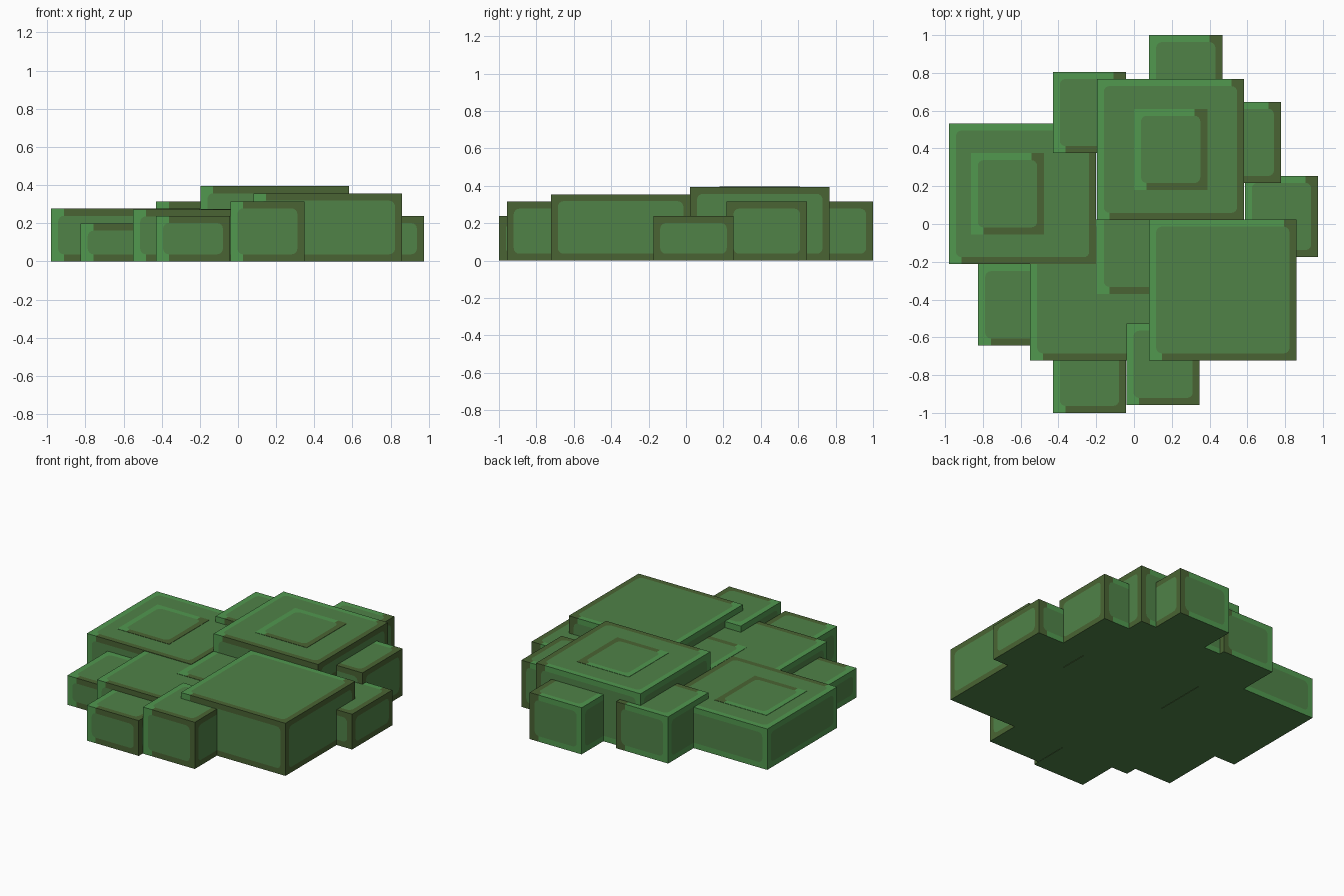
import bpy, bmesh, math

cube = bpy.data.objects.get("Cube")
if cube:
    bpy.data.objects.remove(cube, do_unlink=True)


def make_material(name, rgb):
    m = bpy.data.materials.new(name)
    m.use_nodes = True
    col = (*rgb, 1.0)
    m.diffuse_color = col
    m.node_tree.nodes["Principled BSDF"].inputs["Base Color"].default_value = col
    return m


MAIN, LIGHT, OLIVE = range(3)
MATERIALS = [
    make_material("leaf_green", (0.080, 0.225, 0.064)),
    make_material("light_green", (0.083, 0.315, 0.078)),
    make_material("olive_green", (0.068, 0.127, 0.033)),
]
BORDER, RADIUS, STEPS = 0.037, 0.03, 4


def border_colour(signs):
    """Edges towards -x or +y are light, towards +x or -y olive; x decides first."""
    sx, sy, _ = signs
    if sx:
        return LIGHT if sx < 0 else OLIVE
    return LIGHT if sy > 0 else OLIVE


def add_side(bm, lo, hi, axis, sign):
    """One box side: a rounded centre panel framed by coloured border faces."""
    u, v = (axis + 1) % 3, (axis + 2) % 3
    underside = axis == 2 and sign < 0

    def face(points, colour):
        verts = []
        for a, b in points:
            co = [0.0] * 3
            co[axis] = hi[axis] if sign > 0 else lo[axis]
            co[u], co[v] = a, b
            verts.append(bm.verts.new(co))
        f = bm.faces.new(verts if sign > 0 else verts[::-1])
        f.material_index = MAIN if underside else colour

    def colour_of(su, sv):
        signs = [0, 0, 0]
        signs[axis], signs[u], signs[v] = sign, su, sv
        return border_colour(signs)

    k = BORDER + RADIUS
    corners = [(-1, -1), (1, -1), (1, 1), (-1, 1)]
    panel, ends = [], []
    for i, (su, sv) in enumerate(corners):
        cu = hi[u] if su > 0 else lo[u]
        cv = hi[v] if sv > 0 else lo[v]
        mu, mv = cu - su * k, cv - sv * k
        start = math.pi + i * math.pi / 2
        arc = []
        for s in range(STEPS + 1):
            t = start + s * math.pi / 2 / STEPS
            arc.append((mu + RADIUS * math.cos(t), mv + RADIUS * math.sin(t)))
        # points on the outer edges next to the start and end of the arc
        p_in, p_out = ((cu, mv), (mu, cv)) if i % 2 == 0 else ((mu, cv), (cu, mv))
        face([p_in, (cu, cv), p_out] + arc[::-1], colour_of(su, sv))
        panel += arc
        ends.append((p_in, p_out, arc[0], arc[-1]))
    face(panel, MAIN)
    for i, (su, sv) in enumerate([(0, -1), (1, 0), (0, 1), (-1, 0)]):
        a, b = ends[i], ends[(i + 1) % 4]
        face([a[1], b[0], b[2], a[3]], colour_of(su, sv))


def make_block(name, x, y, size, top):
    """Box standing on the ground with its low x, y corner at the given point."""
    lo, hi = (x, y, 0.0), (x + size[0], y + size[1], top)
    bm = bmesh.new()
    for axis in range(3):
        for sign in (-1, 1):
            add_side(bm, lo, hi, axis, sign)
    bmesh.ops.remove_doubles(bm, verts=bm.verts, dist=1e-5)
    bmesh.ops.triangulate(bm, faces=[f for f in bm.faces if len(f.verts) > 4])
    mesh = bpy.data.meshes.new(name)
    bm.to_mesh(mesh)
    bm.free()
    for m in MATERIALS:
        mesh.materials.append(m)
    obj = bpy.data.objects.new(name, mesh)
    bpy.context.collection.objects.link(obj)


LARGE, SMALL = (0.78, 0.745), (0.388, 0.43)

# large leaf blocks forming the middle of the bush
make_block("left_large_block", -0.98, -0.213, LARGE, 0.276)
make_block("back_large_block", -0.197, 0.022, LARGE, 0.394)
make_block("front_right_large_block", 0.08, -0.722, LARGE, 0.355)
make_block("front_large_block", -0.55, -0.722, LARGE, 0.273)
make_block("centre_large_block", -0.197, -0.37, LARGE, 0.275)

# small blocks sunk flush into large ones
make_block("left_inner_block", -0.864, -0.055, SMALL, 0.278)
make_block("back_inner_block", 0.0, 0.18, SMALL, 0.396)

# small blocks around the rim
make_block("rim_block_back", 0.08, 0.57, SMALL, 0.315)
make_block("rim_block_back_left", -0.43, 0.375, SMALL, 0.315)
make_block("rim_block_right_back", 0.39, 0.217, SMALL, 0.315)
make_block("rim_block_right", 0.587, -0.175, SMALL, 0.238)
make_block("rim_block_front", -0.04, -0.958, SMALL, 0.315)
make_block("rim_block_front_left", -0.43, -1.0, SMALL, 0.238)
make_block("rim_block_left", -0.825, -0.643, SMALL, 0.198)
